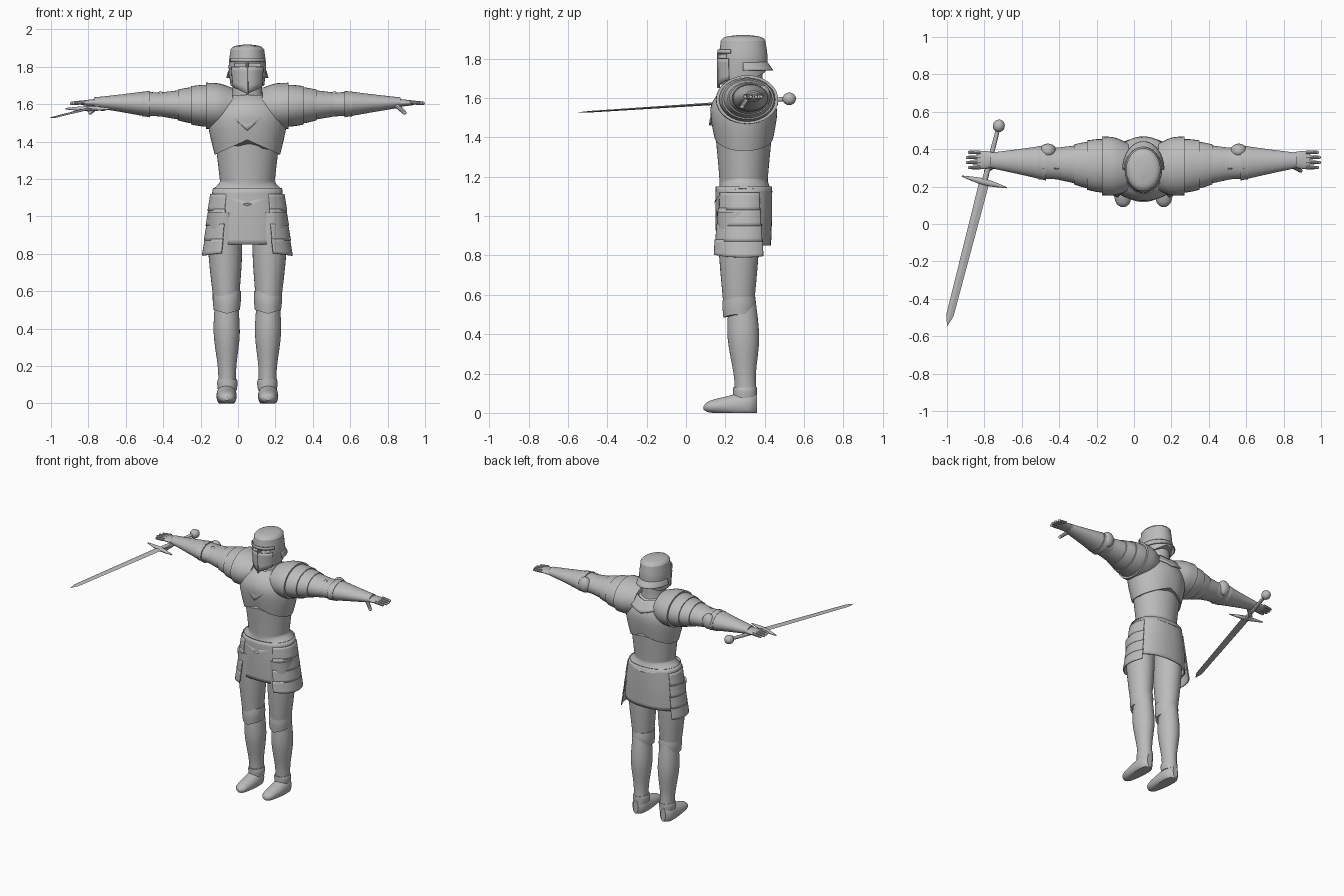
import bpy, bmesh, math
from mathutils import Vector, Matrix

default_cube = bpy.data.objects.get("Cube")
if default_cube:
    bpy.data.objects.remove(default_cube)

GREY = (0.5, 0.5, 0.5, 1)
steel = bpy.data.materials.new("steel_grey")
steel.use_nodes = True
steel.diffuse_color = GREY
steel.node_tree.nodes["Principled BSDF"].inputs["Base Color"].default_value = GREY
BODY = Vector((0.05, 0, 0))


def finish(bm, name, mirror=False, angle=35, thickness=0, origin=BODY):
    """Turn a bmesh into a shaded object, optionally thickened and mirrored."""
    bmesh.ops.recalc_face_normals(bm, faces=bm.faces)
    mesh = bpy.data.meshes.new(name)
    bm.to_mesh(mesh)
    bm.free()
    mesh.materials.append(steel)
    part = bpy.data.objects.new(name, mesh)
    bpy.context.collection.objects.link(part)
    part.location = origin
    bpy.ops.object.select_all(action='DESELECT')
    part.select_set(True)
    bpy.context.view_layer.objects.active = part
    bpy.ops.object.shade_smooth_by_angle(angle=math.radians(angle))
    if thickness:
        shell = part.modifiers.new("Thickness", 'SOLIDIFY')
        shell.thickness, shell.offset = thickness, 0
    if mirror:
        part.modifiers.new("Mirror", 'MIRROR')
    return part


def smooth_stations(stations, steps):
    """Catmull-Rom interpolation between the given sections."""
    points = [Vector(s) for s in stations]
    points = [points[0]] + points + [points[-1]]
    for a, b, c, d in zip(points, points[1:], points[2:], points[3:]):
        for step in range(steps):
            u = step / steps
            yield b + ((c - a) * u + (2 * a - 5 * b + 4 * c - d) * u ** 2
                       + (3 * b - a - 3 * c + d) * u ** 3) / 2
    yield points[-1]


def loft(name, axis, centre, stations, lean=(0, 0), hem=(0, 0), fade=1, grow=0, sides=32,
         steps=4, arc=None, capped=True, power=2, floor=None, **options):
    """Skin oval sections (position, radius, radius) along an axis.
    hem = how far the first edge drops at the front and back; lean = drift of the centre."""
    bm = bmesh.new()
    sections = list(smooth_stations(stations, steps))
    first, last = arc or (0, 360)
    rings = []
    for index, (place, wide, deep) in enumerate(sections):
        u = index / (len(sections) - 1)
        ring = []
        for i in range(sides + bool(arc)):
            turn = math.radians(first + (last - first) * i / sides)
            c, s = math.cos(turn), math.sin(turn)
            p = centre[0] + lean[0] * u + (wide + grow) * math.copysign(abs(c) ** (2 / power), c)
            q = centre[1] + lean[1] * u + (deep + grow) * math.copysign(abs(s) ** (2 / power), s)
            drop = hem[0] if s < 0 else hem[1]
            h = place - drop * (1 - abs(c)) * (1 - fade * u) ** 2
            co = Vector({'x': (h, p, q), 'y': (p, h, q), 'z': (p, q, h)}[axis])
            if floor is not None:
                co.z = max(floor, co.z)
            ring.append(bm.verts.new(co))
        rings.append(ring)
    for lower, upper in zip(rings, rings[1:]):
        for i in range(sides):
            j = (i + 1) % len(lower)
            bm.faces.new((lower[i], lower[j], upper[j], upper[i]))
    if capped and not arc:
        bm.faces.new(rings[0])
        bm.faces.new(rings[-1])
    return finish(bm, name, **options)


def ball(name, centre, size, **options):
    bm = bmesh.new()
    bmesh.ops.create_uvsphere(bm, u_segments=20, v_segments=12, radius=1,
                              matrix=Matrix.LocRotScale(Vector(centre), None, Vector(size)))
    return finish(bm, name, **options)


def digit(name, start, end, radius):
    """Tapered finger or thumb with a rounded tip."""
    bm = bmesh.new()
    start, end = Vector(start), Vector(end)
    turn = (end - start).to_track_quat('Z', 'Y')
    bmesh.ops.create_cone(bm, cap_ends=True, segments=10, radius1=radius, radius2=radius * 0.8,
                          depth=(end - start).length,
                          matrix=Matrix.LocRotScale((start + end) / 2, turn, None))
    bmesh.ops.create_uvsphere(bm, u_segments=10, v_segments=6, radius=radius * 0.8,
                              matrix=Matrix.Translation(end))
    finish(bm, name, mirror=True)


def sleeve(name, start, end, flare_start=1, flare_end=1, bulge=0):
    """Arm plate: the arm tapers evenly, each plate flares or bulges from that taper."""
    def section(x, factor):
        return x, (0.17 - 0.155 * x) * factor, (0.135 - 0.13 * x) * factor
    middle = (start + end) / 2
    loft(name, 'x', (0.3 + start * 0.05, 1.585 + start * 0.03),
         [section(start, flare_start), section(middle, 1 + bulge), section(end, flare_end)],
         lean=((end - start) * 0.05, (end - start) * 0.03), mirror=True)


# Torso: waist plate with pointed hem, breastplate with arched hem, collar and neck
TRUNK = (0, 0.293)
loft("waist_plate", 'z', TRUNK, [(1.14, .19, .15), (1.18, .15, .125), (1.22, .15, .125), (1.43, .175, .145)],
     hem=(.085, .025), sides=48)
loft("breastplate", 'z', TRUNK, [(1.33, .175, .15), (1.5, .21, .17), (1.6, .18, .14), (1.65, .1, .09)],
     hem=(-.08, -.07), sides=48)
loft("collar_plate", 'z', TRUNK, [(1.61, .17, .17), (1.66, .12, .12)], hem=(.15, .05), fade=.3,
     sides=48, capped=False, thickness=.012)
loft("neck_guard", 'z', (0, .31), [(1.6, .1, .09), (1.66, .08, .08), (1.76, .08, .08)])

# Helmet: shell, domed crown, rear rim, brow band, visor and nose ridge
HEAD = (0, 0.29)
SHELL = [(1.7, .09, .12), (1.8, .1, .124), (1.89, .09, .113)]
helmet = loft("helmet", 'z', HEAD, SHELL, hem=(.045, -.05), sides=48)
loft("helmet_crown", 'z', HEAD, [(1.89, .092, .115), (1.91, .07, .09), (1.92, .01, .02)], sides=48)
loft("rear_rim", 'z', HEAD, [(1.74, .11, .15), (1.78, .1, .122)], arc=(0, 180), thickness=.006)
loft("brow_band", 'z', HEAD, [(1.825, .1, .124), (1.845, .1, .124)], grow=.004, arc=(-150, -30),
     steps=1, thickness=.006)
loft("visor", 'z', HEAD, SHELL[:2], hem=(.045, 0), grow=.004, arc=(-145, -35), thickness=.005)
loft("nose_ridge", 'z', (0, .165), [(1.65, .006, .007), (1.83, .008, .007)], sides=8, steps=1)

# Eye slits cut into the helmet
bm = bmesh.new()
bmesh.ops.create_cube(bm, size=1, matrix=Matrix.LocRotScale(Vector((.04, .18, 1.81)), None, Vector((.06, .1, .016))))
slits = finish(bm, "eye_slit_cutter", mirror=True)
slits.hide_render = True
slits.hide_set(True)
cut = helmet.modifiers.new("Eye slits", 'BOOLEAN')
cut.object, cut.operation = slits, 'DIFFERENCE'

# Skirt with overlapping side plates, each lower and wider than the last
loft("skirt", 'z', TRUNK, [(.85, .215, .135), (1, .205, .14), (1.15, .18, .14)], sides=48, capped=False,
     power=2.2, thickness=.008)
for level in range(4):
    top = 1.12 - level * .08
    lowest = level == 3
    loft(f"side_plate_{level + 1}", 'z', TRUNK, [(top - .09, .21, .145), (top, .195, .14)], grow=level * .01,
         hem=(-.03, -.04) if lowest else (0, 0), arc=(-57, 32), power=2.2, thickness=.007, mirror=True)

# Legs and boots
loft("thigh_plate", 'z', (.113, .268), [(.57, .07, .08), (.8, .09, .1), (1.02, .09, .11)],
     lean=(.01, 0), mirror=True)
loft("knee_plate", 'z', (.11, .27), [(.5, .07, .08), (.55, .075, .085), (.6, .075, .08)],
     hem=(.02, -.04), mirror=True)
loft("shin_plate", 'z', (.107, .305), [(.1, .047, .055), (.2, .05, .057), (.38, .07, .08), (.56, .06, .07)],
     lean=(.005, -.02), mirror=True)
loft("ankle_cuff", 'z', (.107, .3), [(.07, .05, .06), (.11, .055, .06), (.13, .05, .06)], mirror=True)
loft("boot", 'y', (.108, .025), [(.09, .01, .01), (.12, .04, .03), (.22, .053, .05), (.32, .05, .07), (.36, .02, .05)],
     lean=(.005, .025), floor=0, mirror=True)

# Arms: layered shoulder plates, elbow, forearm and palm
sleeve("shoulder_plate_inner", .08, .22, flare_start=.8, flare_end=1.16, bulge=.05)
sleeve("shoulder_plate_middle", .18, .3, flare_end=1.07, bulge=.07)
sleeve("shoulder_plate_outer", .27, .37, flare_end=.95)
sleeve("upper_arm_plate", .34, .48, flare_start=.9, flare_end=.85, bulge=-.12)
sleeve("elbow_plate", .45, .56, flare_start=.85, flare_end=1.08, bulge=-.08)
sleeve("forearm_plate", .52, .82, flare_start=1.05, flare_end=.95)
loft("palm", 'x', (.343, 1.607), [(.79, .036, .022), (.84, .047, .018), (.89, .048, .011)], mirror=True)
ball("elbow_cap", (.51, .39, 1.61), (.045, .04, .055), mirror=True)
for wing, side in (("inner", -1), ("outer", 1)):
    loft(f"elbow_wing_{wing}", 'y', (.5 + side * .05, 1.6), [(.24, .005, .012), (.3, .028, .06)],
         lean=(side * -.015, .01), sides=16, mirror=True)

# Fingers and thumb
for number in range(4):
    y = .302 + number * .027
    reach = .945 - .01 * abs(number - 1.5)
    digit(f"finger_{number + 1}", (.87, y, 1.61), (reach, y, 1.605), .0115)
digit("thumb", (.79, .315, 1.6), (.84, .285, 1.555), .014)

# Sword, built along its own y axis from the guard
GRIP = Vector((-.8, .225, 1.576))
AXIS = (0, 0)
sword = [
    loft("sword_blade", 'y', AXIS, [(-.797, .001, .001), (-.74, .02, .004), (0, .027, .007)], sides=4, steps=1,
         angle=10, origin=GRIP),
    loft("sword_guard", 'x', AXIS, [(-.125, .003, .004), (0, .018, .014), (.125, .003, .004)], sides=12, origin=GRIP),
    loft("sword_grip", 'y', AXIS, [(0, .015, .013), (.3, .011, .011)], sides=12, origin=GRIP),
    ball("sword_pommel", (0, .31, 0), (.032, .034, .032), origin=GRIP),
]
aim = Vector((.28, 1.085, .07)).to_track_quat('Y', 'Z').to_euler()
for part in sword:
    part.rotation_euler = aim
